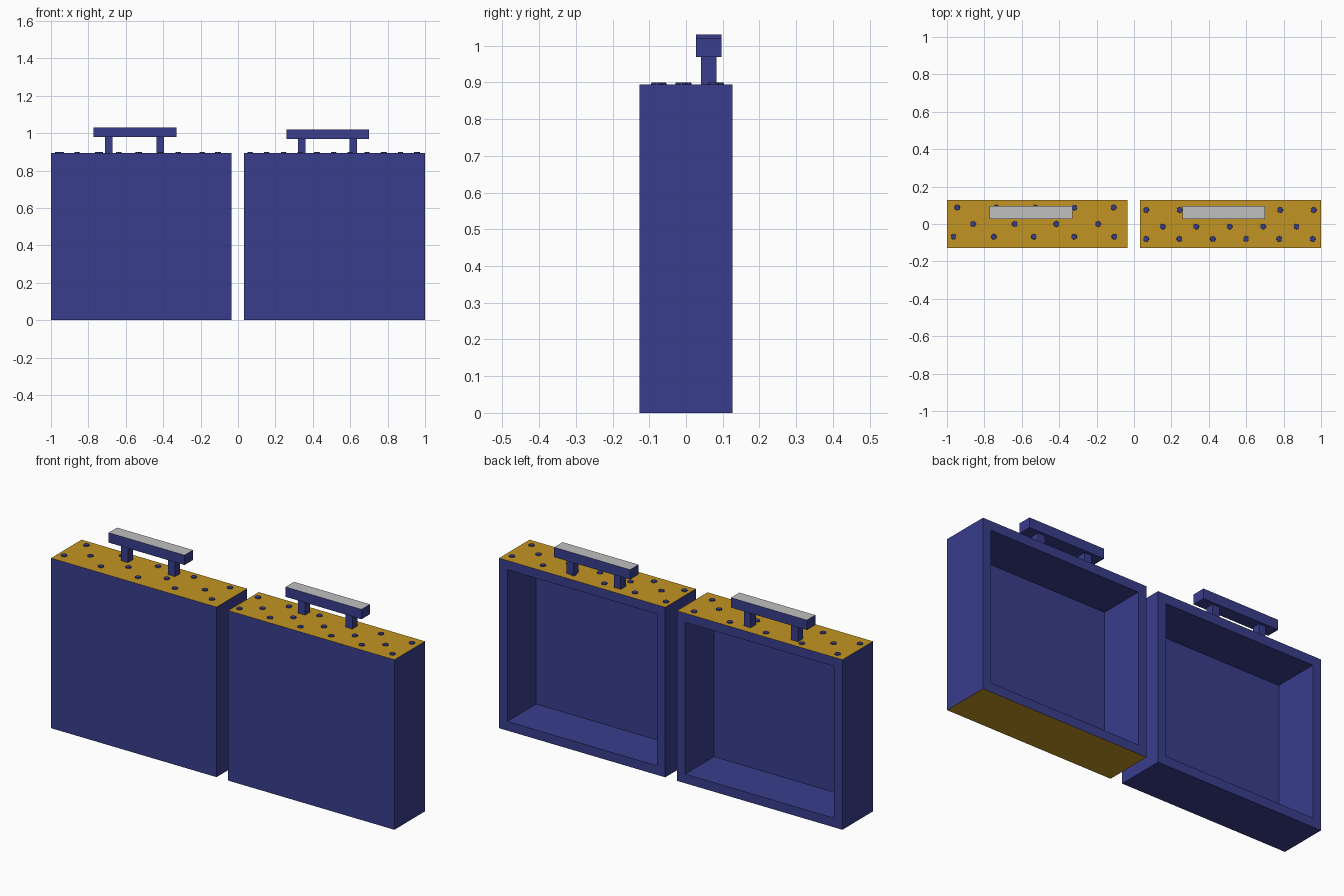
import bpy, bmesh, math
from mathutils import Matrix

if "Cube" in bpy.data.objects:
    bpy.data.objects.remove(bpy.data.objects["Cube"])


def material(name, rgb):
    m = bpy.data.materials.new(name)
    m.diffuse_color = (*rgb, 1)
    m.use_nodes = True
    m.node_tree.nodes["Principled BSDF"].inputs["Base Color"].default_value = m.diffuse_color
    return m


BLUE = material("navy_blue", (0.040, 0.047, 0.262))
GOLD = material("gold", (0.545, 0.296, 0.016))
GREY = material("light_grey", (0.525, 0.525, 0.525))

TOP = 0.895      # top of each case
HALF = 0.127     # half depth of each case


def finish(name, bm, mats):
    bmesh.ops.recalc_face_normals(bm, faces=bm.faces)
    me = bpy.data.meshes.new(name)
    bm.to_mesh(me)
    bm.free()
    for m in mats:
        me.materials.append(m)
    ob = bpy.data.objects.new(name, me)
    bpy.context.collection.objects.link(ob)
    return ob


def add_box(bm, lo, hi):
    size = [b - a for a, b in zip(lo, hi)]
    mid = [(a + b) / 2 for a, b in zip(lo, hi)]
    bmesh.ops.create_cube(bm, size=1, matrix=Matrix.Translation(mid) @ Matrix.Diagonal((*size, 1)))
    bm.normal_update()


def make_case(name, x0, x1, gold_bottom):
    """Box with a deep recess in the back, gold on the top (and optionally underneath)."""
    bm = bmesh.new()
    add_box(bm, (x0, -HALF, 0), (x1, HALF, TOP))
    for f in bm.faces:
        if f.normal.z > 0.9 or (gold_bottom and f.normal.z < -0.9):
            f.material_index = 1
    back = [f for f in bm.faces if f.normal.y > 0.9]
    bmesh.ops.inset_region(bm, faces=back, thickness=0.048, use_even_offset=True)
    floor = bmesh.ops.extrude_face_region(bm, geom=back)["geom"]
    bmesh.ops.delete(bm, geom=back, context='FACES_ONLY')
    bmesh.ops.translate(bm, vec=(0, -0.24, 0),
                        verts=[v for v in floor if isinstance(v, bmesh.types.BMVert)])
    finish(name, bm, [BLUE, GOLD])


def make_handle(name, x0, x1, z0, posts):
    """Grip bar with a grey top, carried by two square posts."""
    bm = bmesh.new()
    add_box(bm, (x0, 0.027, z0), (x1, 0.097, z0 + 0.052))
    for f in bm.faces:
        if f.normal.z > 0.9:
            f.material_index = 1
    finish(name + "_grip", bm, [BLUE, GREY])
    bm = bmesh.new()
    for px in posts:
        add_box(bm, (px - 0.02, 0.041, TOP - 0.005), (px + 0.02, 0.083, z0 + 0.005))
    finish(name + "_posts", bm, [BLUE])


def make_studs(name, rows):
    """Rows of low round studs: (y, first x, spacing, count)."""
    bm = bmesh.new()
    for y, x, step, count in rows:
        for i in range(count):
            bmesh.ops.create_cone(bm, cap_ends=True, segments=10, radius1=0.016, radius2=0.014,
                                  depth=0.008,
                                  matrix=Matrix.Translation((x + i * step, y, TOP + 0.001)))
    finish(name, bm, [BLUE])


make_case("left_case", -1.0, -0.036, False)
make_handle("left_handle", -0.772, -0.33, 0.979, (-0.69, -0.415))
make_studs("left_studs", [(0.088, -0.945, 0.209, 5), (0.0, -0.86, 0.2227, 4),
                          (-0.068, -0.965, 0.215, 5)])

make_case("right_case", 0.032, 1.0, True)
make_handle("right_handle", 0.258, 0.70, 0.969, (0.342, 0.617))
make_studs("right_studs", [(0.075, 0.065, 0.179, 6), (-0.014, 0.153, 0.179, 5),
                           (-0.08, 0.065, 0.178, 6)])
